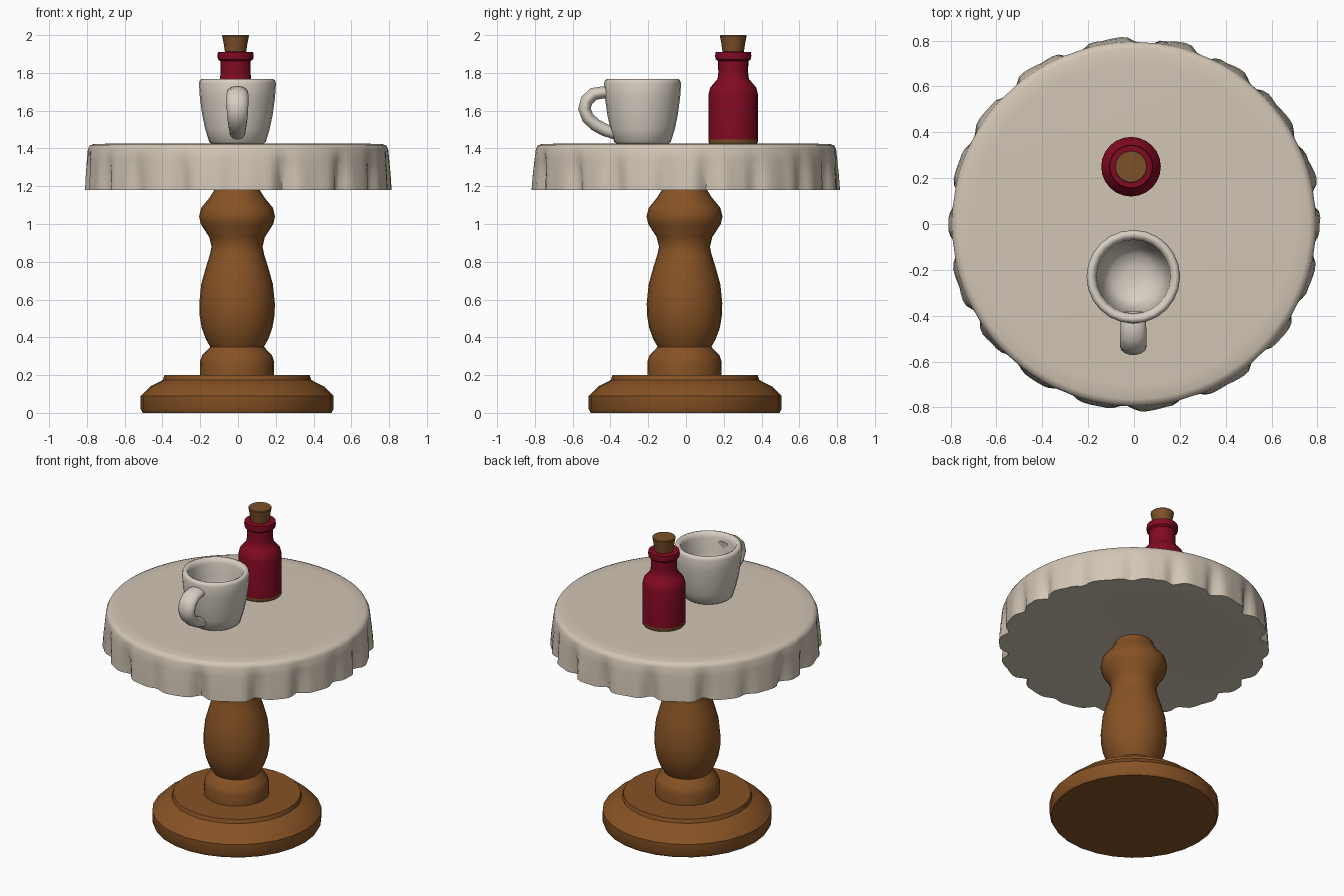
import bpy, bmesh, math, random
from mathutils import Vector

if "Cube" in bpy.data.objects:
    bpy.data.objects.remove(bpy.data.objects["Cube"])

random.seed(4)


def material(name, rgb):
    m = bpy.data.materials.new(name)
    m.diffuse_color = (*rgb, 1)
    m.use_nodes = True
    m.node_tree.nodes["Principled BSDF"].inputs["Base Color"].default_value = m.diffuse_color
    return m


WOOD = material("warm wood", (0.24, 0.085, 0.018))
CLOTH = material("linen", (0.64, 0.56, 0.46))
CERAMIC = material("ceramic", (0.68, 0.62, 0.54))
GLASS = material("red glass", (0.22, 0.003, 0.016))
CORK = material("cork", (0.20, 0.082, 0.022))


def skin(name, rings, mats, angle=40, closed=True):
    """Join rings of points with quads and cap both ends."""
    bm = bmesh.new()
    rows = [[bm.verts.new(p) for p in ring] for ring in rings]
    n = len(rows[0])
    for a, b in zip(rows, rows[1:]):
        for i in range(n):
            bm.faces.new((a[i], a[(i + 1) % n], b[(i + 1) % n], b[i]))
    if closed:
        bm.faces.new(rows[0][::-1])
        bm.faces.new(rows[-1])
    bmesh.ops.recalc_face_normals(bm, faces=bm.faces)
    me = bpy.data.meshes.new(name)
    bm.to_mesh(me)
    bm.free()
    for m in mats:
        me.materials.append(m)
    ob = bpy.data.objects.new(name, me)
    bpy.context.collection.objects.link(ob)
    bpy.ops.object.select_all(action='DESELECT')
    ob.select_set(True)
    bpy.context.view_layer.objects.active = ob
    bpy.ops.object.shade_smooth_by_angle(angle=math.radians(angle))
    return ob


def lathe(name, profile, centre, mats, n=24, angle=40):
    cx, cy = centre
    rings = [[(cx + r * math.cos(math.tau * i / n), cy + r * math.sin(math.tau * i / n), z)
              for i in range(n)] for r, z in profile]
    return skin(name, rings, mats, angle)


# Turned pedestal
lathe("base", [(.50, 0), (.51, .02), (.51, .09), (.485, .115), (.46, .14), (.42, .16),
               (.392, .175), (.385, .2)], (-.005, -.005), [WOOD], 28)
lathe("column", [(.195, .19), (.197, .27), (.185, .305), (.142, .35), (.165, .39), (.187, .45),
                 (.199, .52), (.2, .58), (.19, .68), (.165, .77), (.143, .84), (.135, .88),
                 (.147, .93), (.192, 1.0), (.201, 1.04), (.19, 1.085), (.145, 1.14),
                 (.12, 1.18), (.11, 1.22)], (-.005, -.008), [WOOD], 24)

# Tablecloth: flat disc with a skirt of irregular pinched folds
N, FOLDS = 180, 18
shift = [random.uniform(-.3, .3) for _ in range(FOLDS)]
depth = [random.uniform(.025, .065) for _ in range(FOLDS)]
flare = [random.uniform(.0, .018) for _ in range(FOLDS)]


def fold(i):
    t = i / N * FOLDS
    k = int(t)
    u = t - k - .5 - shift[k] * .6
    pinch = math.exp(-(u / .16) ** 2)
    return flare[k] * math.sin(math.pi * (t - k)) - depth[k] * pinch


cloth = [(.70, 1.425, 0), (.765, 1.423, 0), (.785, 1.415, 0), (.795, 1.395, .05),
         (.80, 1.34, .3), (.806, 1.26, .75), (.81, 1.18, 1), (.70, 1.18, .3),
         (.30, 1.183, 0), (.12, 1.20, 0)]
rings = []
for r, z, w in cloth:
    rings.append([((r + w * fold(i)) * math.cos(math.tau * i / N),
                   (r + w * fold(i)) * math.sin(math.tau * i / N), z) for i in range(N)])
skin("tablecloth", rings, [CLOTH], 50)

# Cup with hollow inside
CUP = (-.003, -.23)
lathe("cup", [(.135, 1.423), (.15, 1.435), (.17, 1.50), (.187, 1.58), (.199, 1.67), (.204, 1.745),
              (.198, 1.763), (.185, 1.768), (.169, 1.76), (.161, 1.735), (.155, 1.65),
              (.135, 1.54), (.10, 1.49), (.04, 1.475)], CUP, [CERAMIC], 24, 60)

# Cup handle: oval section (half width, half thickness) swept along a bent path
path = [(-.385, 1.69, .052, .03), (-.44, 1.697, .056, .033), (-.49, 1.688, .058, .035),
        (-.525, 1.655, .058, .035), (-.538, 1.61, .057, .034), (-.52, 1.562, .054, .034),
        (-.48, 1.525, .049, .034), (-.43, 1.498, .044, .034), (-.37, 1.475, .04, .03)]
rings = []
for j, (y, z, w, t) in enumerate(path):
    a, b = path[max(j - 1, 0)], path[min(j + 1, len(path) - 1)]
    d = Vector((0, b[0] - a[0], b[1] - a[1])).normalized()
    side = Vector((0, -d.z, d.y))
    rings.append([Vector((CUP[0], y, z)) + Vector((w * math.cos(s), 0, 0)) + side * t * math.sin(s)
                  for s in (math.tau * i / 14 for i in range(14))])
skin("cup_handle", rings, [CERAMIC], 60)

# Stoppered bottle with a cork-coloured foot
BOTTLE = (-.013, .25)
bottle = lathe("bottle", [(.122, 1.42), (.13, 1.432), (.13, 1.447), (.13, 1.69), (.122, 1.722),
                          (.10, 1.748), (.083, 1.768), (.079, 1.80), (.08, 1.862), (.093, 1.872),
                          (.096, 1.89), (.093, 1.91), (.055, 1.912)], BOTTLE, [GLASS, CORK])
for f in bottle.data.polygons:
    f.material_index = 1 if f.center.z < 1.445 else 0
lathe("bottle_stopper", [(.055, 1.90), (.062, 1.95), (.071, 1.996), (.068, 2.0)],
      BOTTLE, [CORK], 16)
